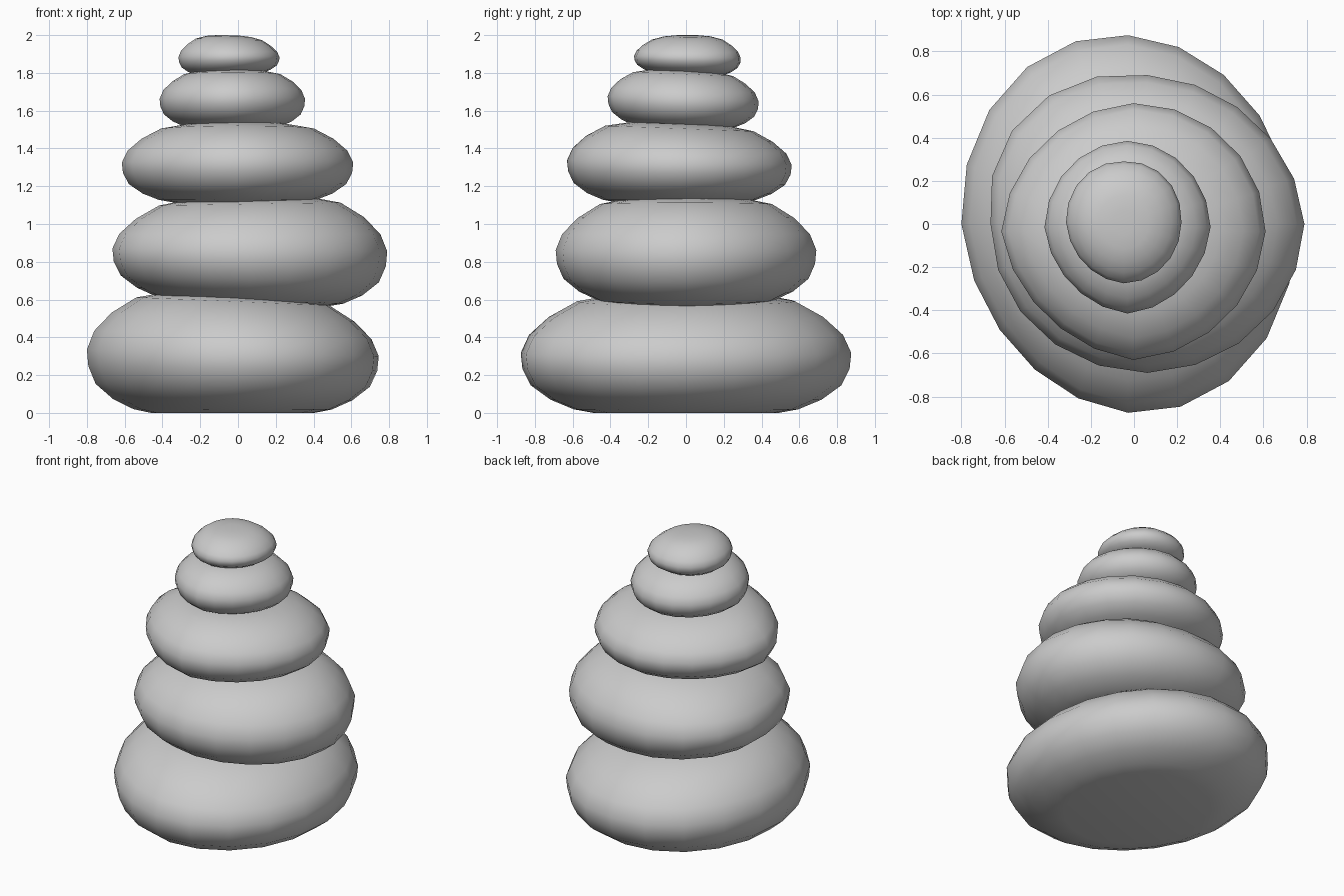
import bpy, bmesh
from math import cos, sin, pi
from mathutils import Vector

cube = bpy.data.objects.get("Cube")
if cube:
    bpy.data.objects.remove(cube)

GREY = (0.6, 0.6, 0.6, 1)
stone_grey = bpy.data.materials.new("stone_grey")
stone_grey.use_nodes = True
stone_grey.diffuse_color = GREY
stone_grey.node_tree.nodes["Principled BSDF"].inputs["Base Color"].default_value = GREY

SEGMENTS = 20
# Pebble profile: height fraction, radius fraction
PROFILE = [(0, .56), (.03, .68), (.11, .82), (.23, .94), (.37, .99), (.5, 1),
           (.65, .95), (.8, .83), (.93, .66), (.985, .44), (1, .2)]


def pebble(name, xs, ys, zs, corners, tilt_low=(0, 0), tilt_high=(0, 0), dome=0):
    """Rounded stone filling the given extents; corners swell each diagonal
    (back left, back right, front right, front left), tilts lean it."""
    centre = Vector(((xs[0] + xs[1]) / 2, (ys[0] + ys[1]) / 2))
    rx, ry = (xs[1] - xs[0]) / 2, (ys[1] - ys[0]) / 2
    low, high = Vector(tilt_low), Vector(tilt_high)
    bm = bmesh.new()
    rings = []
    for t, r in PROFILE:
        ring = []
        for i in range(SEGMENTS):
            a = 2 * pi * i / SEGMENTS
            swell = corners[4 * i // SEGMENTS] * abs(sin(2 * a))
            p = Vector((rx * cos(a), ry * sin(a))) * r * (1 + swell)
            height = t * (1 - dome * r * r)
            z = zs[0] + height * (zs[1] - zs[0]) + p.dot(low.lerp(high, t))
            ring.append(bm.verts.new((*(centre + p), z)))
        rings.append(ring)
    for lower, upper in zip(rings, rings[1:]):
        for i in range(SEGMENTS):
            j = (i + 1) % SEGMENTS
            bm.faces.new((lower[i], lower[j], upper[j], upper[i]))
    bm.faces.new(rings[-1])
    bm.faces.new(rings[0][::-1])
    for f in bm.faces:
        f.smooth = True
    mesh = bpy.data.meshes.new(name)
    bm.to_mesh(mesh)
    bm.free()
    mesh.materials.append(stone_grey)
    bpy.context.collection.objects.link(bpy.data.objects.new(name, mesh))


# Stack from the ground up
pebble("base_stone", (-.8, .745), (-.875, .875), (0, .635),
       (-.025, .03, -.05, .03), tilt_high=(-.045, 0))
pebble("second_stone", (-.665, .79), (-.69, .69), (.58, 1.145),
       (-.03, .07, 0, -.01), tilt_low=(-.04, 0), tilt_high=(.02, 0))
pebble("middle_stone", (-.615, .61), (-.63, .56), (1.115, 1.535),
       (0, -.03, -.07, -.03), tilt_high=(0, -.04))
pebble("fourth_stone", (-.415, .355), (-.415, .385), (1.51, 1.815),
       (-.01, -.01, -.055, -.04), tilt_low=(0, -.03), tilt_high=(0, -.04))
pebble("top_stone", (-.315, .22), (-.275, .29), (1.79, 2),
       (.03, .02, -.04, 0), tilt_low=(.03, -.04), tilt_high=(-.03, 0), dome=.1)
